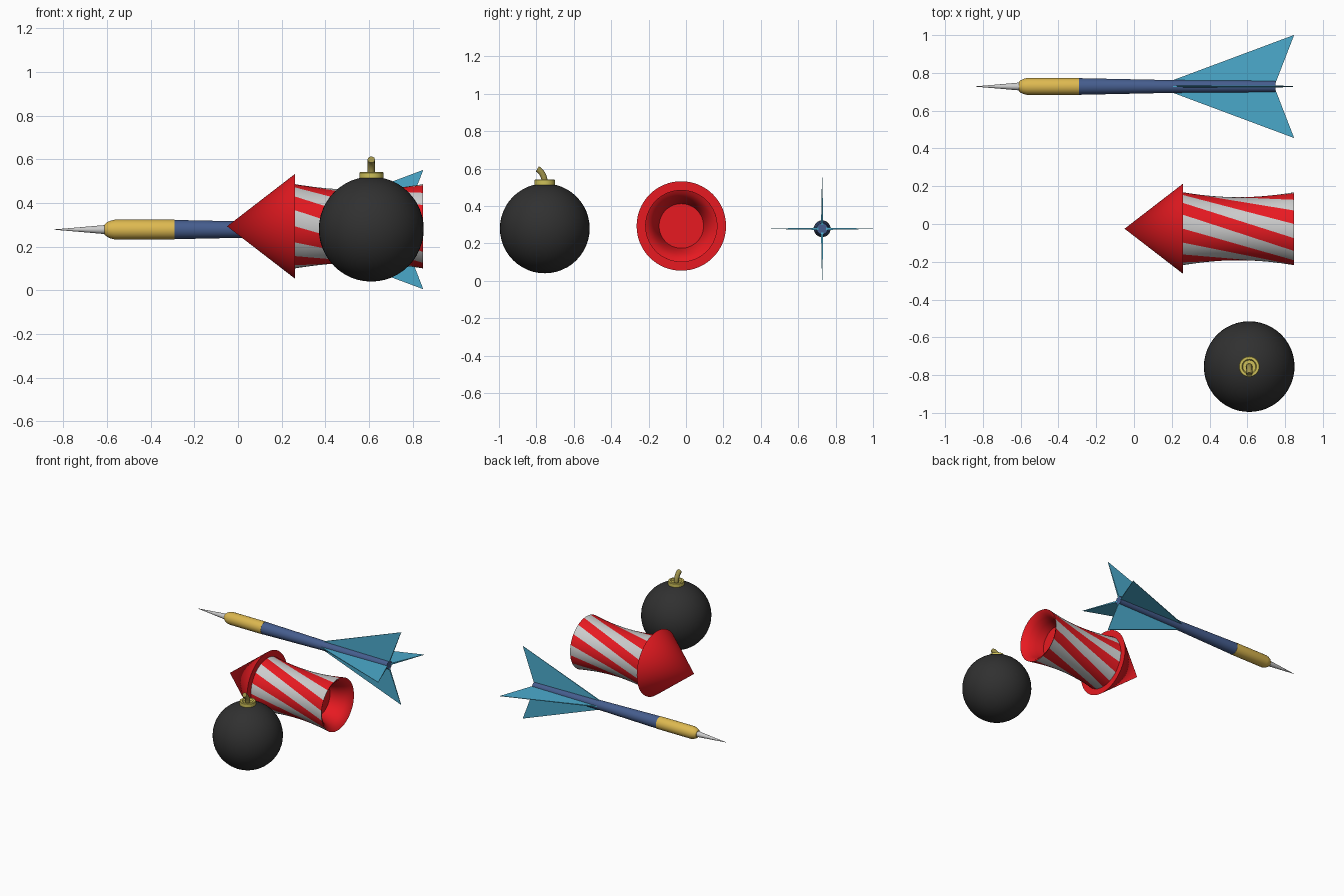
import bpy, bmesh
from math import sin, cos, pi, radians
from mathutils import Matrix, Vector

if "Cube" in bpy.data.objects:
    bpy.data.objects.remove(bpy.data.objects["Cube"])


def mat(name, *rgb):
    m = bpy.data.materials.new(name)
    m.diffuse_color = (*rgb, 1)
    m.use_nodes = True
    m.node_tree.nodes["Principled BSDF"].inputs["Base Color"].default_value = m.diffuse_color
    return m


RED = mat("red", 0.8, 0.01, 0.015)
WHITE = mat("pale_grey", 0.7, 0.7, 0.7)
BLACK = mat("black", 0.03, 0.03, 0.03)
BRASS = mat("brass", 0.62, 0.53, 0.1)
FUSE = mat("fuse", 0.35, 0.29, 0.07)
GOLD = mat("gold", 0.72, 0.48, 0.08)
NAVY = mat("navy", 0.06, 0.11, 0.27)
SKY = mat("sky_blue", 0.07, 0.4, 0.6)


def finish(bm, name, mats, angle=35, fix=True):
    if fix:
        bmesh.ops.recalc_face_normals(bm, faces=bm.faces)
    me = bpy.data.meshes.new(name)
    bm.to_mesh(me)
    bm.free()
    ob = bpy.data.objects.new(name, me)
    bpy.context.collection.objects.link(ob)
    for m in mats:
        me.materials.append(m)
    bpy.ops.object.select_all(action='DESELECT')
    ob.select_set(True)
    bpy.context.view_layer.objects.active = ob
    bpy.ops.object.shade_smooth_by_angle(angle=radians(angle))
    return ob


def lathe(name, profile, centre, material, axis='X', sides=48):
    """Revolve (position, radius) pairs about the x or z axis; radius 0 closes."""
    bm = bmesh.new()
    cx, cy, cz = centre
    rings = []
    for p, r in profile:
        n = 1 if r == 0 else sides
        ring = []
        for i in range(n):
            a = 2 * pi * i / sides
            u, v = r * cos(a), r * sin(a)
            co = (p, cy + u, cz + v) if axis == 'X' else (cx + u, cy + v, p)
            ring.append(bm.verts.new(co))
        rings.append(ring)
    for a, b in zip(rings, rings[1:]):
        for i in range(sides):
            j = (i + 1) % sides
            quad = [a[i % len(a)], a[j % len(a)], b[j % len(b)], b[i % len(b)]]
            bm.faces.new(list(dict.fromkeys(quad)))
    return finish(bm, name, [material] if material else [])


# Dart: tip, barrel, shaft
D = (0, 0.728, 0.278)
lathe("dart_tip", [(-0.85, 0), (-0.73, 0.010), (-0.605, 0.021), (-0.60, 0)], D, None, sides=24)
lathe("dart_barrel", [(-0.61, 0), (-0.61, 0.024), (-0.60, 0.033), (-0.585, 0.040),
                      (-0.565, 0.045), (-0.29, 0.045), (-0.29, 0)], D, GOLD, sides=32)
lathe("dart_shaft", [(-0.29, 0), (-0.29, 0.044), (0.19, 0.034), (0.75, 0.030), (0.75, 0)],
      D, NAVY, sides=32)

# Dart fins: four thin wedges, thickest at the shaft
bm = bmesh.new()
for k in range(4):
    turn = Matrix.Rotation(k * pi / 2, 3, 'X')
    pts = [(0.17, 0.02, 0.004), (0.848, 0.273, 0.001), (0.75, 0.02, 0.006)]
    lo, hi = [[bm.verts.new(turn @ Vector((x, r, s * t)) + Vector(D)) for x, r, t in pts]
              for s in (-1, 1)]
    bm.faces.new(lo[::-1])
    bm.faces.new(hi)
    for i in range(3):
        j = (i + 1) % 3
        bm.faces.new((lo[i], lo[j], hi[j], hi[i]))
finish(bm, "dart_fins", [SKY], 20)

# Rocket nose cone
R = (0, -0.025, 0.293)
lathe("rocket_nose", [(-0.05, 0), (0.26, 0.239), (0.26, 0)], R, RED, sides=64)

# Rocket body: straight lines twisted 60 degrees, giving a waist and spiral stripes
bm = bmesh.new()
SIDES, STEPS, RAD, TWIST = 64, 12, 0.193, radians(60)
rings = []
for s in range(STEPS + 1):
    t = s / STEPS
    ring = []
    for i in range(SIDES):
        a = 2 * pi * i / SIDES
        y = RAD * ((1 - t) * cos(a) + t * cos(a + TWIST))
        z = RAD * ((1 - t) * sin(a) + t * sin(a + TWIST))
        ring.append(bm.verts.new((0.26 + 0.587 * t, R[1] + y, R[2] + z)))
    rings.append(ring)
for a, b in zip(rings, rings[1:]):
    for i in range(SIDES):
        j = (i + 1) % SIDES
        f = bm.faces.new((a[i], a[j], b[j], b[i]))
        f.material_index = (i // 4) % 2
        f.normal_update()
        if f.normal.dot(f.calc_center_median() - Vector((f.calc_center_median().x, R[1], R[2]))) < 0:
            f.normal_flip()
finish(bm, "rocket_body", [RED, WHITE], 35, False)

# Rocket exhaust: a red funnel sunk in the tail
ob = lathe("rocket_exhaust", [(0.847, 0.193), (0.835, 0.172), (0.805, 0.150),
                              (0.76, 0.132), (0.70, 0.119), (0.70, 0)], R, RED, sides=64)
if ob.data.polygons[-1].normal.x < 0:
    ob.data.flip_normals()

# Bomb: ball and hollow collar
B = (0.61, -0.755, 0.28)
bm = bmesh.new()
bmesh.ops.create_uvsphere(bm, u_segments=48, v_segments=24, radius=0.24,
                          matrix=Matrix.Translation(B))
finish(bm, "bomb_ball", [BLACK])
lathe("bomb_collar", [(0.50, 0), (0.50, 0.055), (0.538, 0.055), (0.541, 0.052), (0.541, 0.039),
                      (0.528, 0.034), (0.528, 0)], B, BRASS, axis='Z', sides=32)

# Bomb fuse: a bent cord leaning to the front
cu = bpy.data.curves.new("bomb_fuse", 'CURVE')
cu.dimensions = '3D'
cu.bevel_depth = 0.017
cu.bevel_resolution = 3
cu.use_fill_caps = True
sp = cu.splines.new('BEZIER')
sp.bezier_points.add(1)
for p, co, left, right in zip(sp.bezier_points,
                              [(0.61, -0.755, 0.52), (0.61, -0.795, 0.598)],
                              [(0.61, -0.755, 0.49), (0.61, -0.773, 0.585)],
                              [(0.61, -0.755, 0.56), (0.61, -0.815, 0.61)]):
    p.co, p.handle_left, p.handle_right = co, left, right
fuse = bpy.data.objects.new("bomb_fuse", cu)
cu.materials.append(FUSE)
bpy.context.collection.objects.link(fuse)
